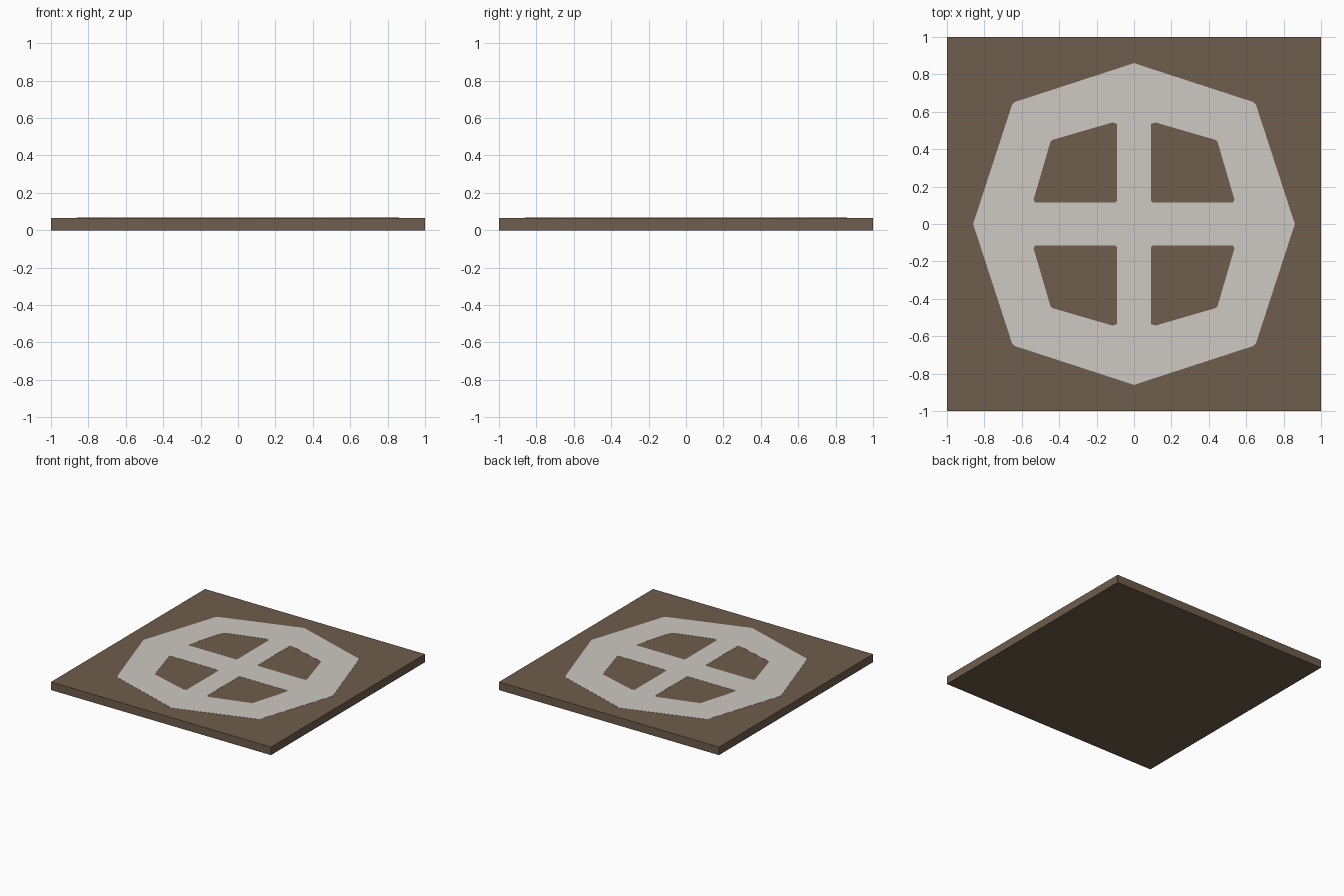
import bpy

if "Cube" in bpy.data.objects:
    bpy.data.objects.remove(bpy.data.objects["Cube"])

TOP = 0.066      # slab thickness
PLATE = 0.001    # painted marking thickness


def material(name, rgb):
    m = bpy.data.materials.new(name)
    m.diffuse_color = (*rgb, 1)
    m.use_nodes = True
    m.node_tree.nodes["Principled BSDF"].inputs["Base Color"].default_value = m.diffuse_color
    return m


brown = material("brown", (0.156, 0.109, 0.072))
pale_grey = material("pale_grey", (0.610, 0.584, 0.546))

# Square base slab
bpy.ops.mesh.primitive_cube_add(size=1, location=(0, 0, TOP / 2))
slab = bpy.context.object
slab.name = "base_slab"
slab.scale = (2, 2, TOP)
bpy.ops.object.transform_apply(location=True, scale=True)
slab.data.materials.append(brown)

# Octagon marking: filled outline with four window holes
curve = bpy.data.curves.new("marking_outline", 'CURVE')
curve.dimensions = '2D'
curve.fill_mode = 'BOTH'
curve.extrude = PLATE / 2


def outline(points):
    s = curve.splines.new('POLY')
    s.points.add(len(points) - 1)
    for p, (x, y) in zip(s.points, points):
        p.co = (x, y, 0, 1)
    s.use_cyclic_u = True


quarter = [(0.86, 0), (0.652, 0.638), (0.638, 0.652)]
octagon = []
for _ in range(4):
    octagon += quarter
    quarter = [(-y, x) for x, y in quarter]
outline(octagon)

window = [(0.10, 0.115), (0.53, 0.115), (0.537, 0.13), (0.447, 0.438),
          (0.438, 0.449), (0.115, 0.543), (0.092, 0.535), (0.092, 0.123)]
for sx in (1, -1):
    for sy in (1, -1):
        outline([(x * sx, y * sy) for x, y in window])

# Turn the outline into a mesh plate lying on the slab
helper = bpy.data.objects.new("marking_helper", curve)
bpy.context.collection.objects.link(helper)
bpy.context.view_layer.update()
mesh = bpy.data.meshes.new_from_object(
    helper.evaluated_get(bpy.context.evaluated_depsgraph_get()))
bpy.data.objects.remove(helper)
marking = bpy.data.objects.new("octagon_marking", mesh)
bpy.context.collection.objects.link(marking)
marking.location.z = TOP + PLATE / 2
mesh.materials.clear()
mesh.materials.append(pale_grey)
